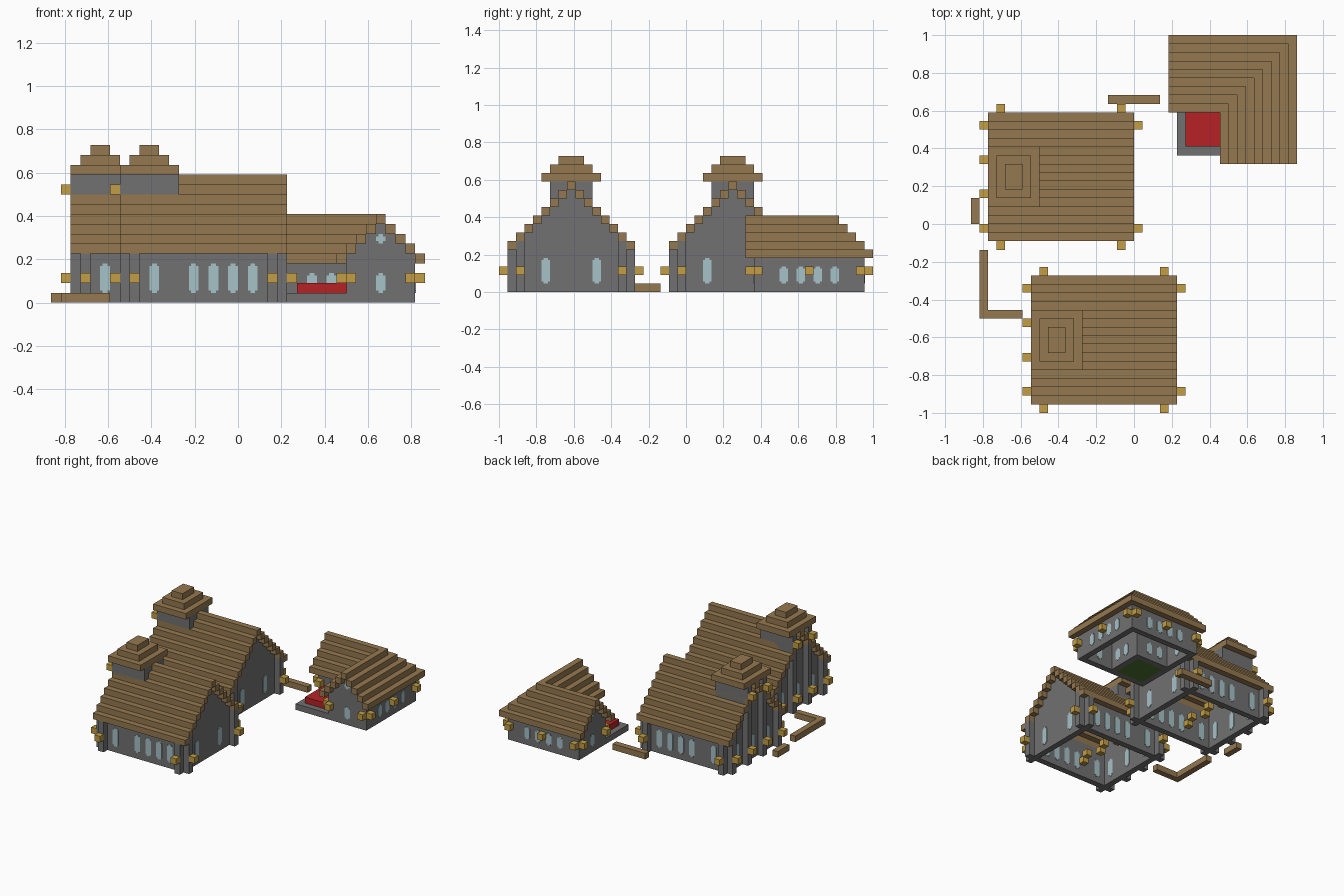
import bpy
import bmesh

U = 1 / 22  # edge length of one building block

if "Cube" in bpy.data.objects:
    bpy.data.objects.remove(bpy.data.objects["Cube"])


def material(name, r, g, b):
    m = bpy.data.materials.new(name)
    m.use_nodes = True
    m.diffuse_color = (r, g, b, 1)
    for node in m.node_tree.nodes:
        if node.type == "BSDF_PRINCIPLED":
            node.inputs["Base Color"].default_value = (r, g, b, 1)
            node.inputs["Roughness"].default_value = 0.9
    return m


STONE = material("grey stone", 0.165, 0.165, 0.165)
WOOD = material("brown wood", 0.30, 0.19, 0.08)
LAMP = material("gold lamp", 0.54, 0.34, 0.06)
GLASS = material("pale blue glass", 0.38, 0.54, 0.57)
RED = material("red cloth", 0.47, 0.016, 0.018)
GRASS = material("green grass", 0.07, 0.17, 0.03)


def blocks(name, mat, boxes, dx=0, dy=0):
    """One object from boxes given as (x0, x1, y0, y1, z0, z1) in blocks."""
    bm = bmesh.new()
    for x0, x1, y0, y1, z0, z1 in boxes:
        cube = bmesh.ops.create_cube(bm, size=1)["verts"]
        for v in cube:
            v.co.x = (x1 if v.co.x > 0 else x0) + dx
            v.co.y = (y1 if v.co.y > 0 else y0) + dy
            v.co.z = z1 if v.co.z > 0 else z0
            v.co *= U
    mesh = bpy.data.meshes.new(name)
    bm.to_mesh(mesh)
    bm.free()
    mesh.materials.append(mat)
    ob = bpy.data.objects.new(name, mesh)
    bpy.context.collection.objects.link(ob)
    return ob


def cell(x, y, z):
    return (x, x + 1, y, y + 1, z, z + 1)


def window(x, y, z, h, along_x):
    """Pane with stepped round ends, filling a one block thick wall."""
    out, c = 0.06, 0.25
    rows = [(c, 0, c), (0, c, h - c), (c, h - c, h)]
    if along_x:
        return [(x + i, x + 1 - i, y - out, y + 1 + out, z + a, z + b) for i, a, b in rows]
    return [(x - out, x + 1 + out, y + i, y + 1 - i, z + a, z + b) for i, a, b in rows]


# Two matching halls with a turret on the left gable
def hall(name, dx, dy):
    mid = -14  # ridge row

    # stepped roof
    blocks(name + "_roof", WOOD,
           [(-12, 5, mid + o, mid + o + 1, 12 - abs(o), 13 - abs(o))
            for o in range(-7, 8)], dx, dy)

    # long walls and stepped gables
    walls = [(-11, 4, y, y + 1, 0, 6) for y in (-20, -8)]
    for x in (-11, 3):
        walls += [(x, x + 1, mid + o, mid + o + 1, 0, 12 - abs(o)) for o in range(-5, 6)]
    blocks(name + "_walls", STONE, walls, dx, dy)

    # buttresses and their lamps
    fins, lamps = [], []
    for x in (-11, 3):
        for y, lamp_y in ((-21, -22), (-7, -6)):
            fins.append((x, x + 1, y, y + 1, 0, 5))
            lamps.append(cell(x, lamp_y, 2))
    for y in (-20, -8):
        fins += [(4, 5, y, y + 1, 0, 6), (-12, -11, y, y + 1, 0, 6)]
        lamps += [cell(5, y, 2), cell(-13, y, 2)]
    for y in (-16, -12):
        fins.append((-12, -11, y, y + 1, 0, 13))
        lamps += [cell(-13, y, 2), cell(-13, y, 11)]
    lamps += [cell(-6 + i % 2, -19 + 2 * i, 2) for i in range(6)]
    blocks(name + "_buttresses", STONE, fins, dx, dy)
    blocks(name + "_lamps", LAMP, lamps, dx, dy)

    # windows
    panes = []
    for y in (-20, -8):
        for x in (-9, -5, -3, -1, 1):
            panes += window(x, y, 1, 3, True)
    for x, ys in ((3, (-17, -11)), (-11, (-18, -14, -10))):
        for y in ys:
            panes += window(x, y, 1, 3, False)
    blocks(name + "_windows", GLASS, panes, dx, dy)

    # turret
    blocks(name + "_turret", STONE, [(-11, -6, -16, -11, 9, 13)], dx, dy)
    blocks(name + "_turret_roof", WOOD,
           [(-12 + i, -6 - i, -17 + i, -10 - i, 13 + i, 14 + i) for i in range(3)], dx, dy)


hall("front_hall", 0, 0)
hall("rear_hall", -5, 19)

# Corner house: two wings meeting in an L, mirrored about the diagonal


def flip(boxes):
    return boxes + [(c - 3, d - 3, a + 3, b + 3, e, f) for a, b, c, d, e, f in boxes]


blocks("corner_house_roof", WOOD,
       [b for o in range(-4, 5) for b in (
           (14 + o, 15 + o, 7, 18 + o, 8 - abs(o), 9 - abs(o)),
           (4, 14 + o, 17 + o, 18 + o, 8 - abs(o), 9 - abs(o)))])
house = [(17, 18, 9, 21, 0, 5), (11, 12, 9, 15, 0, 5)]
house += [(14 + o, 15 + o, 8, 9, 0, 8 - abs(o)) for o in range(-3, 4)]
blocks("corner_house_walls", STONE, flip(house))
blocks("corner_house_lamps", LAMP, flip(
    [cell(11, 7, 2), cell(17, 7, 2), cell(10, 8, 2), cell(18, 8, 2),
     cell(18, 14, 2), cell(18, 20, 2)]))
panes = window(14, 8, 1, 2, True) + window(14, 8, 6, 1, True)
for y in (11, 13, 15, 17):
    panes += window(17, y, 1, 2, False)
for y in (10, 12):
    panes += window(11, y, 1, 2, False)
blocks("corner_house_windows", GLASS, flip(panes))

# Courtyard between the wings
blocks("courtyard_edge", STONE, [(5, 11, 8, 9, 0, 1), (5, 6, 9, 14, 0, 1)])
blocks("courtyard_ground", GRASS, [(6, 11, 9, 14, 0, 1)])
blocks("courtyard_cover", RED, [(6, 11, 9, 14, 1, 2)])

# Low fences
blocks("corner_fence", WOOD, [(-18, -17, -11, -3, 0, 1), (-17, -13, -11, -10, 0, 1)])
blocks("side_fence", WOOD, [(-19, -18, 0, 3, 0, 1)])
blocks("rear_fence", WOOD, [(-3, 3, 14, 15, 0, 1)])
